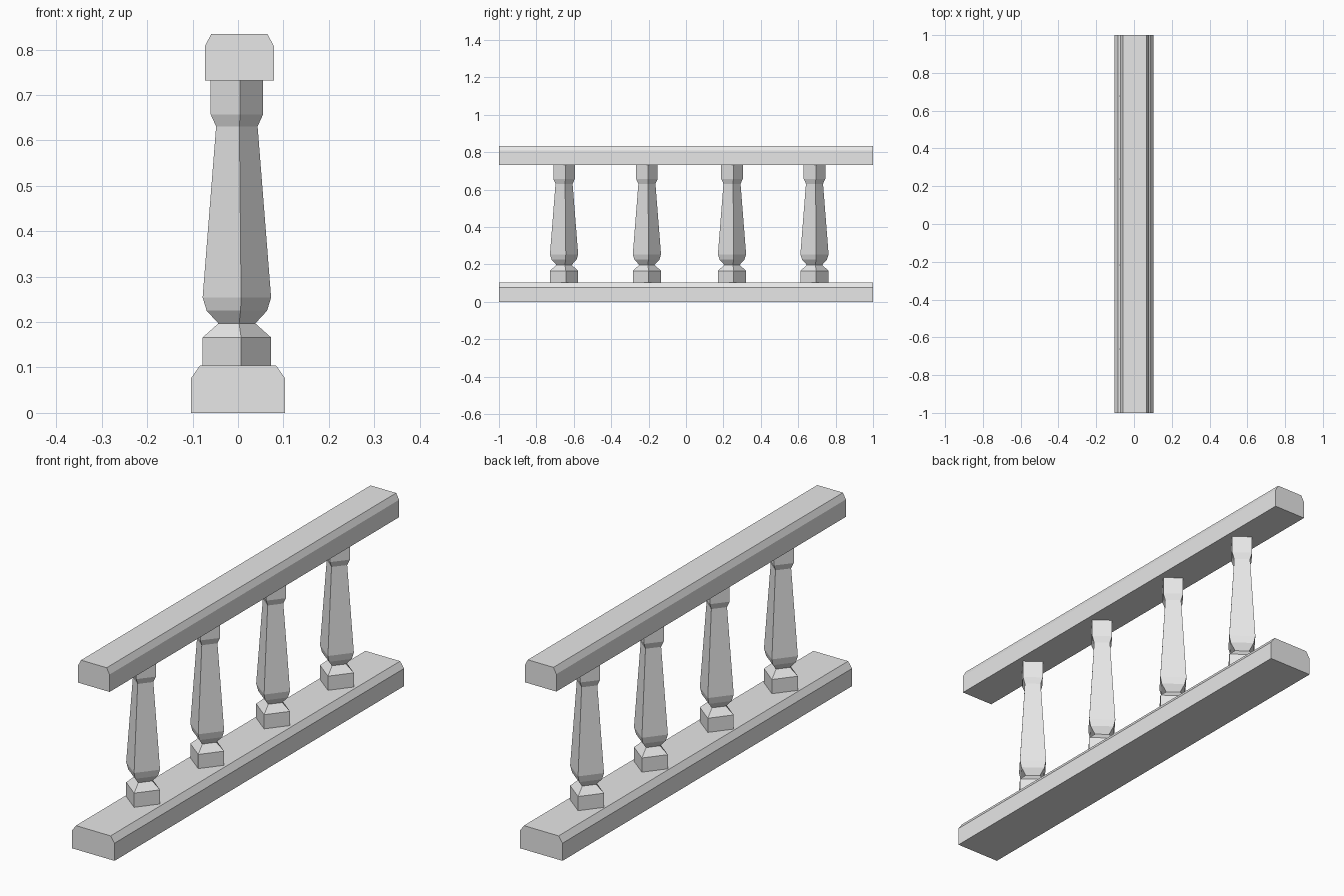
import bpy
import bmesh
from math import cos, sin, pi, radians

if "Cube" in bpy.data.objects:
    bpy.data.objects.remove(bpy.data.objects["Cube"], do_unlink=True)

# Pale stone shared by every part
stone = bpy.data.materials.new("pale_grey_stone")
stone.use_nodes = True
colour = (0.8, 0.8, 0.8, 1)
stone.diffuse_color = colour
stone.node_tree.nodes["Principled BSDF"].inputs["Base Color"].default_value = colour


def loft(name, rings, location=(0, 0, 0)):
    """Skin a stack of equal-sized closed rings and cap both ends."""
    bm = bmesh.new()
    loops = [[bm.verts.new(p) for p in ring] for ring in rings]
    for low, high in zip(loops, loops[1:]):
        for i in range(len(low)):
            j = (i + 1) % len(low)
            bm.faces.new((low[i], low[j], high[j], high[i]))
    bm.faces.new(loops[0])
    bm.faces.new(loops[-1])
    bmesh.ops.recalc_face_normals(bm, faces=bm.faces)
    mesh = bpy.data.meshes.new(name)
    bm.to_mesh(mesh)
    bm.free()
    mesh.materials.append(stone)
    obj = bpy.data.objects.new(name, mesh)
    obj.location = location
    bpy.context.collection.objects.link(obj)
    return obj


def rail(name, x, half_width, top_half_width, bottom, shoulder, top):
    """Long beam with both upper edges chamfered."""
    profile = [(-half_width, bottom), (half_width, bottom), (half_width, shoulder),
               (top_half_width, top), (-top_half_width, top), (-half_width, shoulder)]
    loft(name, [[(px, y, pz) for px, pz in profile] for y in (-1, 1)], (x, 0, 0))


rail("bottom_rail", 0, 0.103, 0.084, 0, 0.077, 0.104)
rail("top_rail", 0.003, 0.076, 0.062, 0.732, 0.808, 0.834)

# Four-sided balusters, set corner-on with a slight twist: (radius, height)
outline = [(0.076, 0.104), (0.076, 0.166), (0.041, 0.197), (0.067, 0.225),
           (0.076, 0.254), (0.046, 0.631), (0.058, 0.657), (0.058, 0.733)]
twist = radians(7)
corners = [twist + i * pi / 2 for i in range(4)]
for number, y in enumerate((-0.652, -0.209, 0.246, 0.687), 1):
    rings = [[(r * cos(a), r * sin(a), z) for a in corners] for r, z in outline]
    loft(f"baluster_{number}", rings, (-0.0025, y, 0))
